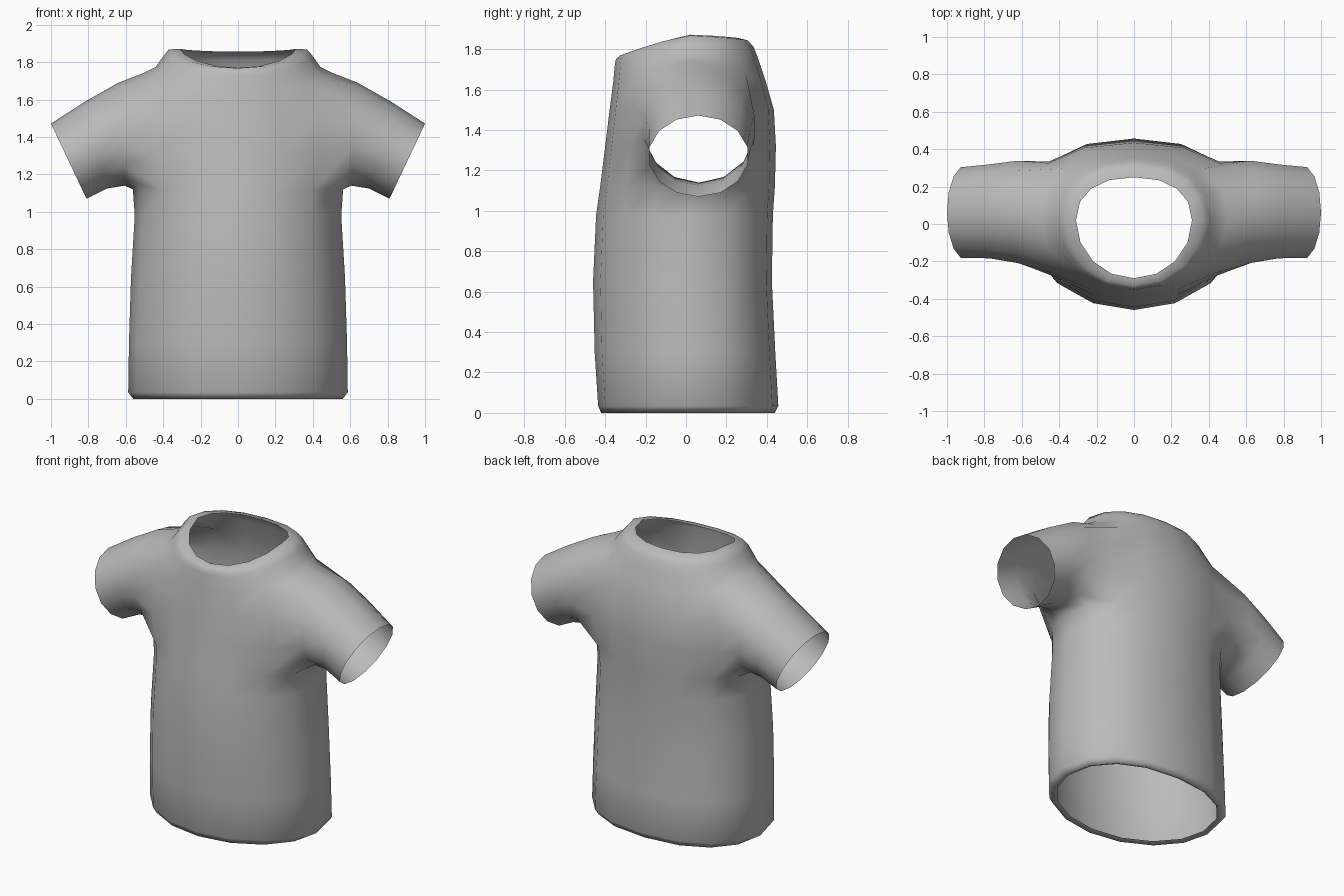
import bpy, bmesh, math

if "Cube" in bpy.data.objects:
    bpy.data.objects.remove(bpy.data.objects["Cube"])

N = 16          # columns around the body
YC = 0.02       # depth of the side seam

fabric = bpy.data.materials.new("grey fabric")
fabric.diffuse_color = (0.5, 0.5, 0.5, 1)
fabric.use_nodes = True
fabric.node_tree.nodes["Principled BSDF"].inputs["Base Color"].default_value = fabric.diffuse_color

# Body rings: half width, front y, back y, z at front, side, back
rings = [
    (.53, -.39, .41, .012, .012, .012),      # turned-in hem
    (.56, -.42, .44, 0, 0, 0),
    (.587, -.435, .457, .035, .035, .035),
    (.583, -.452, .442, .30, .30, .30),
    (.572, -.46, .425, .65, .65, .65),
    (.552, -.445, .43, .98, .98, .98),
    (.562, -.425, .44, 1.12, 1.12, 1.12),    # armpit
    (.62, -.40, .445, 1.32, 1.32, 1.32),
    (.62, -.378, .435, 1.50, 1.52, 1.50),
    (.50, -.36, .395, 1.64, 1.745, 1.64),    # shoulder
    (.44, -.352, .355, 1.725, 1.775, 1.76),  # collar base
    (.405, -.347, .335, 1.75, 1.825, 1.81),
    (.37, -.33, .305, 1.768, 1.868, 1.845),
    (.31, -.29, .25, 1.77, 1.872, 1.857),    # neck rim
]
LOW, HIGH = 6, 9    # rows of the armhole

# Sleeve rings: top x, z, bottom x, z, front y, back y
sleeve_rings = [
    (.64, 1.69, .605, 1.14, -.215, .345),
    (.82, 1.588, .70, 1.125, -.19, .325),
    (1.0, 1.472, .81, 1.07, -.187, .31),
]

bm = bmesh.new()


def body_ring(hw, yf, yb, zf, zs, zb):
    verts = []
    for k in range(N):
        a = 2 * math.pi * k / N
        c, s = math.cos(a), math.sin(a)
        p = 1.0 if s < 0 else 0.88           # the back is a little squarer
        x = math.copysign(abs(c) ** p, c) * hw
        w = abs(s) ** p
        y = YC + w * ((yf if s < 0 else yb) - YC)
        z = zs + ((zf if s < 0 else zb) - zs) * abs(s) ** 1.3
        verts.append(bm.verts.new((x, y, z)))
    return verts


# Body, leaving the armholes open
body = [body_ring(*r) for r in rings]
for r in range(len(body) - 1):
    for k in range(N):
        if LOW <= r < HIGH and k in (14, 15, 0, 1, 6, 7, 8, 9):
            continue
        j = (k + 1) % N
        bm.faces.new((body[r][k], body[r][j], body[r + 1][j], body[r + 1][k]))

# Sleeves grow out of the armhole edges
hole = ([(HIGH, 0), (HIGH, 1), (HIGH, 2), (8, 2), (7, 2), (LOW, 2), (LOW, 1),
         (LOW, 0), (LOW, -1), (LOW, -2), (7, -2), (8, -2), (HIGH, -2), (HIGH, -1)])
n = len(hole)
for side in (1, -1):
    prev = [body[r][(k if side > 0 else 8 - k) % N] for r, k in hole]
    for tx, tz, bx, bz, yf, yb in sleeve_rings:
        ring = []
        for i in range(n):
            a = 2 * math.pi * i / n
            t = (1 + math.cos(a)) / 2
            y = (yf + yb) / 2 + (yb - yf) / 2 * math.sin(a)
            ring.append(bm.verts.new((side * (bx + (tx - bx) * t), y, bz + (tz - bz) * t)))
        for i in range(n):
            j = (i + 1) % n
            quad = (prev[i], ring[i], ring[j], prev[j])
            bm.faces.new(quad if side > 0 else quad[::-1])
        prev = ring

# Drop the unused points inside the armholes
bmesh.ops.delete(bm, geom=[v for v in bm.verts if not v.link_faces], context='VERTS')

mesh = bpy.data.meshes.new("shirt")
bm.to_mesh(mesh)
bm.free()
for f in mesh.polygons:
    f.use_smooth = True
mesh.materials.append(fabric)
shirt = bpy.data.objects.new("shirt", mesh)
bpy.context.collection.objects.link(shirt)
